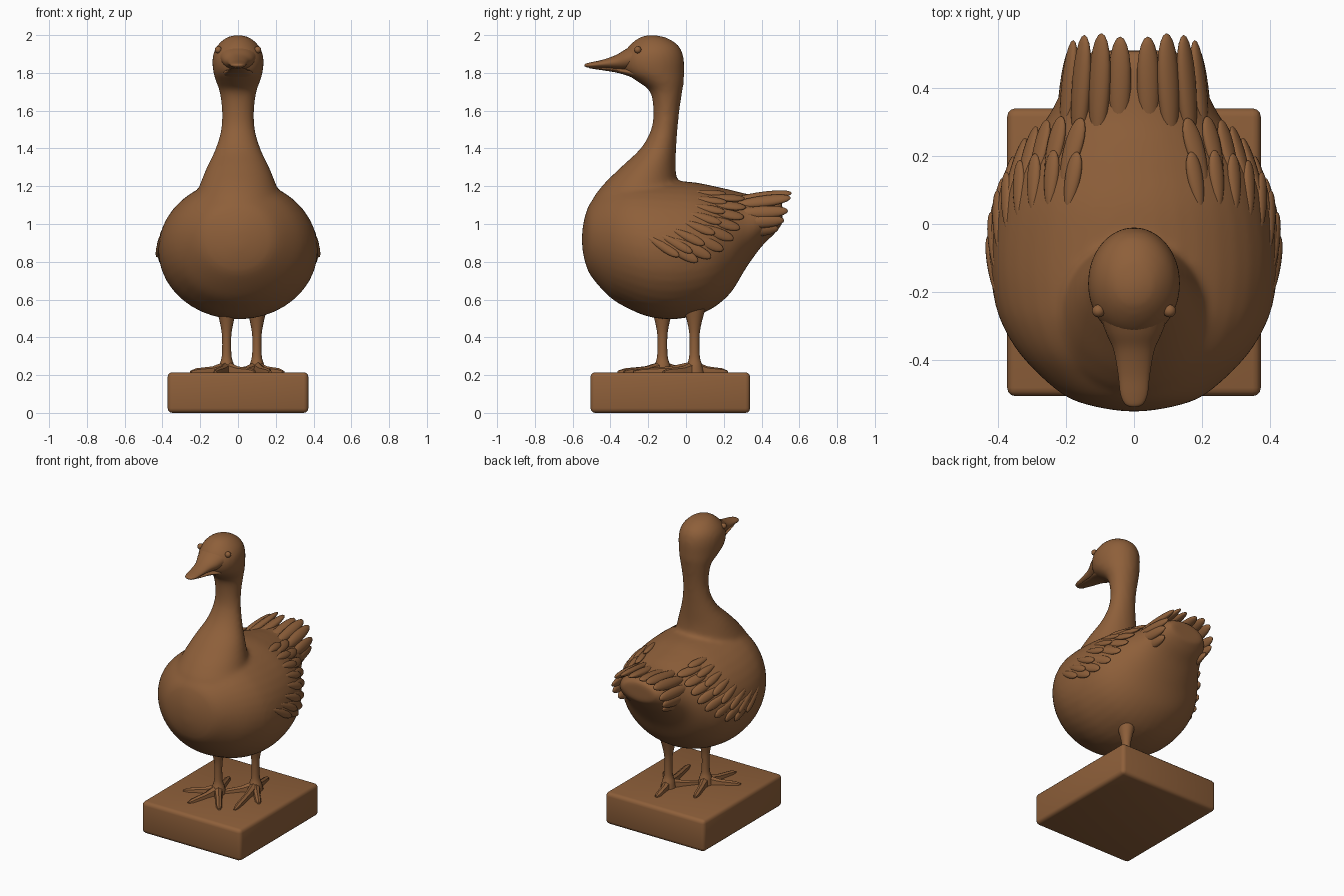
import bpy, bmesh, math
from mathutils import Vector, Matrix

old = bpy.data.objects.get("Cube")
if old:
    bpy.data.objects.remove(old, do_unlink=True)

brown = bpy.data.materials.new("warm_brown")
brown.use_nodes = True
COLOUR = (0.27, 0.115, 0.042, 1)
brown.diffuse_color = COLOUR
brown.node_tree.nodes["Principled BSDF"].inputs["Base Color"].default_value = COLOUR


def finish(bm, name, angle=60):
    bmesh.ops.recalc_face_normals(bm, faces=bm.faces[:])
    mesh = bpy.data.meshes.new(name)
    bm.to_mesh(mesh)
    bm.free()
    ob = bpy.data.objects.new(name, mesh)
    bpy.context.collection.objects.link(ob)
    mesh.materials.append(brown)
    bpy.ops.object.select_all(action='DESELECT')
    ob.select_set(True)
    bpy.context.view_layer.objects.active = ob
    bpy.ops.object.shade_smooth_by_angle(angle=math.radians(angle))
    return ob


def resample(rows, steps=5):
    # Catmull-Rom through the section rows
    out = []
    for i in range(len(rows) - 1):
        p = [Vector(rows[min(max(i + k, 0), len(rows) - 1)]) for k in (-1, 0, 1, 2)]
        for s in range(steps):
            t = s / steps
            out.append(p[1] + (p[2] - p[0]) * t / 2
                       + (p[0] * 2 - p[1] * 5 + p[2] * 4 - p[3]) * t * t / 2
                       + (p[1] * 3 - p[0] - p[2] * 3 + p[3]) * t ** 3 / 2)
    return out + [Vector(rows[-1])]


def loft(bm, rows, axis, sides=40):
    # rows: position along the axis, low edge, high edge, half width in x
    rings = []
    for pos, low, high, half in resample(rows):
        ring = []
        for k in range(sides):
            a = math.tau * k / sides
            x, c = half * math.cos(a), (low + high) / 2 + (high - low) / 2 * math.sin(a)
            ring.append(bm.verts.new((x, pos, c) if axis == 'Y' else (x, c, pos)))
        rings.append(ring)
    for a, b in zip(rings, rings[1:]):
        for k in range(sides):
            n = (k + 1) % sides
            bm.faces.new((a[k], a[n], b[n], b[k]))
    bm.faces.new(rings[0])
    bm.faces.new(rings[-1])


BODY = [(-.55, .88, .96, .03), (-.535, .80, 1.04, .12), (-.5, .72, 1.12, .21),
        (-.4, .61, 1.20, .32), (-.3, .55, 1.23, .385), (-.2, .51, 1.235, .415),
        (-.08, .495, 1.23, .422), (.05, .515, 1.22, .405), (.15, .56, 1.20, .37),
        (.24, .64, 1.18, .31), (.32, .77, 1.16, .25), (.4, .88, 1.15, .21),
        (.47, .95, 1.14, .17), (.51, 1.0, 1.12, .12)]
NECK = [(.95, -.5, -.1, .2), (1.1, -.505, -.03, .24), (1.2, -.445, -.045, .205),
        (1.3, -.345, -.055, .165), (1.4, -.24, -.052, .118), (1.5, -.185, -.045, .09),
        (1.6, -.173, -.035, .085), (1.7, -.19, -.02, .098), (1.75, -.25, -.012, .115),
        (1.8, -.32, -.01, .13), (1.86, -.34, -.01, .136), (1.91, -.325, -.02, .128),
        (1.95, -.295, -.045, .105), (1.985, -.25, -.1, .065), (2.0, -.21, -.16, .02)]

# Body, neck and head fused into one skin
bm = bmesh.new()
loft(bm, BODY, 'Y')
loft(bm, NECK, 'Z')
body = finish(bm, "body_neck_and_head")
fuse = body.modifiers.new("fuse", 'REMESH')
fuse.mode = 'VOXEL'
fuse.voxel_size = .014
fuse.use_smooth_shade = True
relax = body.modifiers.new("relax", 'SMOOTH')
relax.factor = .5
relax.iterations = 8

# Beak halves
for name, rows in (
        ("upper_beak", [(-.27, 1.82, 1.95, .1), (-.32, 1.815, 1.925, .082), (-.37, 1.82, 1.895, .06),
                        (-.44, 1.826, 1.87, .047), (-.5, 1.826, 1.857, .04), (-.528, 1.83, 1.85, .027),
                        (-.537, 1.836, 1.844, .01)]),
        ("lower_beak", [(-.25, 1.76, 1.83, .09), (-.31, 1.785, 1.825, .07), (-.37, 1.802, 1.825, .05),
                        (-.45, 1.815, 1.83, .036), (-.51, 1.824, 1.834, .02)])):
    bm = bmesh.new()
    loft(bm, rows, 'Y', 24)
    finish(bm, name)


def ball(bm, matrix, taper=0.0):
    geo = bmesh.ops.create_uvsphere(bm, u_segments=16, v_segments=12, radius=1)
    for v in geo["verts"]:
        s = 1 - taper * (1 - v.co.z) / 2
        v.co = matrix @ Vector((v.co.x * s, v.co.y, v.co.z))


def feather(bm, root, tip, normal, width, thick):
    # flattened pointed ellipsoid, broad at the tip
    root, tip = Vector(root), Vector(tip)
    along = (tip - root) / 2
    across = along.cross(normal).normalized()
    up = across.cross(along).normalized()
    m = Matrix((across * width, up * thick, along)).transposed().to_4x4()
    m.translation = (root + tip) / 2
    ball(bm, m, .4)


# Eyes and brow lids
for side, s in (("left", 1), ("right", -1)):
    bm = bmesh.new()
    ball(bm, Matrix.Translation((s * .104, -.255, 1.922)) @ Matrix.Scale(.019, 4))
    finish(bm, side + "_eye")


def body_at(y):
    for a, b in zip(BODY, BODY[1:]):
        if a[0] <= y <= b[0]:
            return Vector(a).lerp(Vector(b), (y - a[0]) / (b[0] - a[0]))
    return Vector(BODY[-1])


def skin(y, z, s):
    # point and outward direction on the flank
    _, low, high, half = body_at(y)
    mid, h = (low + high) / 2, (high - low) / 2
    k = max(-.96, min(.96, (z - mid) / h))
    x = half * math.sqrt(1 - k * k)
    return Vector((s * x, y, mid + k * h)), Vector((s * x / half ** 2, .5, k / h)).normalized()


# Wings: a long row of flight feathers and a shorter row of coverts
FLIGHT = [(.31, 1.125), (.315, 1.08), (.305, 1.03), (.285, .975), (.25, .92), (.195, .865), (.13, .825), (.06, .805)]
for side, s in (("left", 1), ("right", -1)):
    bm = bmesh.new()
    for reach, back, width in ((1, 0, .036), (.85, .1, .03)):
        for i, (y, z) in enumerate(FLIGHT):
            ty, tz = y - back, z + back * .25
            ry, rz = ty - .2 * reach, tz + .025 + .012 * i
            root, n0 = skin(ry, rz, s)
            tip, n1 = skin(ty, tz, s)
            mid, n = skin((ry + ty) / 2, (rz + tz) / 2, s)
            bulge = max(0, (mid - (root + tip) / 2).dot(n))
            feather(bm, root + n0 * (bulge * .6 - .012), tip + n1 * (.012 + bulge * .3), n, width, .016)
    finish(bm, side + "_wing_feathers")

# Tail fan, mirrored about the middle
TAIL = [(.04, 1.135, .55), (.095, 1.135, .56), (.145, 1.11, .555), (.178, 1.07, .54),
        (.185, 1.02, .52), (.165, .975, .49)]
bm = bmesh.new()
for s in (1, -1):
    for i, (x, z, y) in enumerate(TAIL):
        a = math.radians(12 + 20 * i)
        n = Vector((s * math.sin(a), 0, math.cos(a)))
        lift = .03 if i < 3 else 0
        feather(bm, (s * x * 1.15, .2, z - .02), (s * x, y, z + lift), n, .042, .024)
finish(bm, "tail_feathers")

# Legs and toes
LEGS = (("right", (-.06, -.125), [(-.25, -.23), (-.12, -.36), (.09, -.33), (-.13, .09)]),
        ("left", (.1, .045), [(.24, -.12), (.17, -.28), (-.05, -.13), (.07, .22)]))
GROUND = .215
for side, (x, y), toes in LEGS:
    bm = bmesh.new()
    rows = [(.2, y - .055, y + .055, .05), (.25, y - .042, y + .042, .04), (.3, y - .028, y + .028, .026),
            (.4, y - .026, y + .026, .024), (.47, y - .036, y + .036, .034), (.56, y - .06, y + .06, .055)]
    loft(bm, rows, 'Z', 16)
    for v in bm.verts:
        v.co.x += x
    finish(bm, side + "_leg")
    bm = bmesh.new()
    for tx, ty in toes:
        # wedge-shaped toe, high at the ankle and low at the claw
        d = Vector((tx - x, ty - y, 0))
        w = d.normalized().cross(Vector((0, 0, 1)))
        rings = []
        for t, half, high in ((0, .032, .065), (.4, .022, .036), (.85, .02, .026), (1, .009, .014)):
            c = Vector((x, y, GROUND - .005)) + d * t
            rings.append([bm.verts.new(c + w * half * u + Vector((0, 0, high * v)))
                          for u, v in ((-1, 0), (-.75, .75), (0, 1), (.75, .75), (1, 0))])
        for a, b in zip(rings, rings[1:]):
            for k in range(5):
                n = (k + 1) % 5
                bm.faces.new((a[k], a[n], b[n], b[k]))
        bm.faces.new(rings[0])
        bm.faces.new(rings[-1])
    finish(bm, side + "_foot", 40)

# Plinth
bm = bmesh.new()
bmesh.ops.create_cube(bm, size=1, matrix=Matrix.Translation((0, -.083, GROUND / 2))
                      @ Matrix.Diagonal((.745, .845, GROUND, 1)))
bmesh.ops.bevel(bm, geom=bm.edges[:], offset=.025, segments=3, profile=.5, affect='EDGES')
finish(bm, "plinth", 35)
